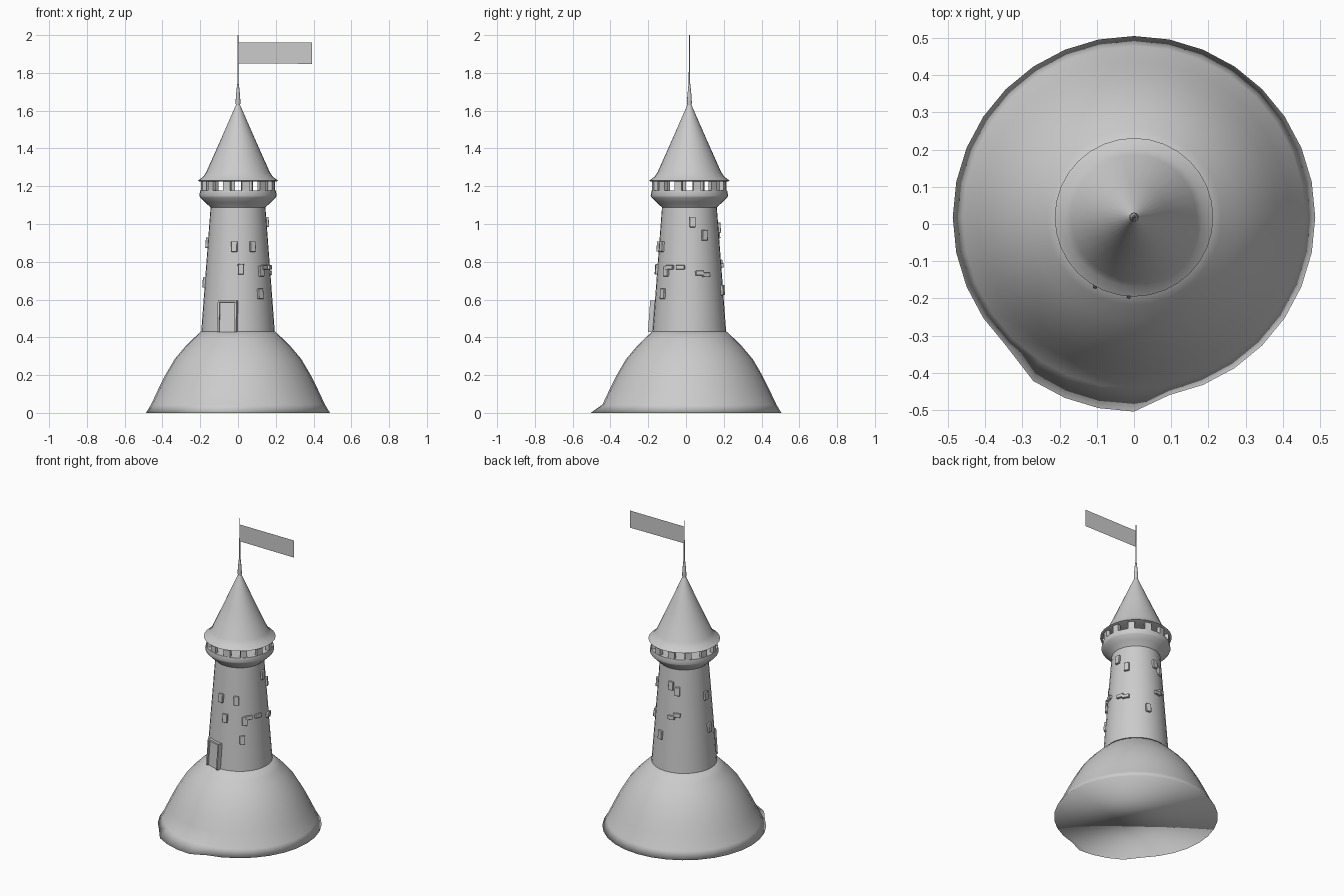
import bpy, bmesh, math
from mathutils import Matrix, Vector

if "Cube" in bpy.data.objects:
    bpy.data.objects.remove(bpy.data.objects["Cube"], do_unlink=True)

CENTRE = Vector((0, 0.018, 0))
stone = bpy.data.materials.new("plain_grey")
stone.use_nodes = True
stone.diffuse_color = (0.6, 0.6, 0.6, 1)
stone.node_tree.nodes["Principled BSDF"].inputs["Base Color"].default_value = (0.6, 0.6, 0.6, 1)


def finish(name, bm, angle=None):
    bmesh.ops.recalc_face_normals(bm, faces=bm.faces)
    mesh = bpy.data.meshes.new(name)
    bm.to_mesh(mesh)
    bm.free()
    mesh.materials.append(stone)
    obj = bpy.data.objects.new(name, mesh)
    bpy.context.collection.objects.link(obj)
    obj.location = CENTRE
    if angle:
        bpy.ops.object.select_all(action="DESELECT")
        obj.select_set(True)
        bpy.context.view_layer.objects.active = obj
        bpy.ops.object.shade_smooth_by_angle(angle=math.radians(angle))
    return obj


def lathe(name, profile, sides=32, angle=40, shape=None):
    """Spin (radius, height) points round the axis and cap both ends."""
    bm = bmesh.new()
    rings = []
    for r, z in profile:
        turn = [2 * math.pi * i / sides for i in range(sides)]
        rings.append([bm.verts.new((r * math.cos(a), r * math.sin(a), z)) for a in turn])
    for low, high in zip(rings, rings[1:]):
        for i in range(sides):
            j = (i + 1) % sides
            bm.faces.new((low[i], low[j], high[j], high[i]))
    bm.faces.new(rings[0])
    bm.faces.new(rings[-1])
    if shape:
        shape(rings)
    return finish(name, bm, angle)


def add_box(bm, size, matrix):
    bmesh.ops.create_cube(bm, size=1, matrix=matrix @ Matrix.Diagonal((*size, 1)))


def tower_radius(z):
    return 0.195 - 0.05 * (z - 0.43) / 0.66


def on_wall(degrees, z, out=0.0):
    """Frame on the tower wall: x points outwards, y along the wall."""
    lean = Matrix.Rotation(-0.075, 4, "Y")
    place = Matrix.Translation((tower_radius(z) + out, 0, z))
    return Matrix.Rotation(math.radians(degrees), 4, "Z") @ place @ lean


# Hill with a slight spur at the front of its foot
def push_spur(rings):
    for v in rings[0]:
        if v.co.y < 0 and -0.29 < v.co.x < 0.01:
            v.co.y -= 0.035


lathe("hill", [(0.487, 0), (0.46, 0.045), (0.42, 0.13), (0.385, 0.2), (0.335, 0.285),
               (0.28, 0.35), (0.235, 0.395), (0.195, 0.432)], angle=180, shape=push_spur)

# Tower shaft, flared gallery and floor
lathe("tower", [(0.195, 0.425), (0.17, 0.76), (0.145, 1.09)])
lathe("gallery", [(0.14, 1.08), (0.147, 1.09), (0.175, 1.115), (0.2, 1.14),
                  (0.205, 1.15), (0.2, 1.178)])

# Ring of short posts between gallery and roof
bm = bmesh.new()
POSTS = 12
for i in range(POSTS):
    spin = Matrix.Rotation(2 * math.pi * (i + 0.4) / POSTS, 4, "Z")
    add_box(bm, (0.022, 0.04, 0.06), spin @ Matrix.Translation((0.186, 0, 1.203)))
finish("battlement_posts", bm)

# Roof, finial and mast
lathe("roof", [(0.205, 1.225), (0.213, 1.229), (0.185, 1.25), (0.168, 1.275),
               (0.09, 1.45), (0.009, 1.635)], angle=50)
lathe("finial", [(0.009, 1.62), (0.013, 1.64), (0.011, 1.68), (0.005, 1.74)], sides=12)
lathe("mast", [(0.004, 1.73), (0.002, 2.0)], sides=8)

# Swallow-tailed flag
bm = bmesh.new()
outline = [(0, 1.85), (0.393, 1.848), (0.29, 1.905), (0.393, 1.96), (0, 1.96)]
bm.faces.new([bm.verts.new((x, 0, z)) for x, z in outline])
bmesh.ops.triangulate(bm, faces=bm.faces)
finish("flag", bm)

# Door: panel with raised jambs and lintel
bm = bmesh.new()
door = on_wall(-106.5, 0.51)
add_box(bm, (0.03, 0.1, 0.165), door @ Matrix.Translation((-0.007, 0, 0)))
for side in (-1, 1):
    add_box(bm, (0.045, 0.01, 0.165), door @ Matrix.Translation((-0.004, side * 0.047, 0)))
add_box(bm, (0.045, 0.104, 0.01), door @ Matrix.Translation((-0.004, 0, 0.08)))
finish("door", bm)

# Raised stones on the wall: tall ones and flat ones (angle, height)
tall = [(-97, 0.88), (-62, 0.88), (-85, 0.76), (-45, 0.75), (-50, 0.63), (6, 1.01),
        (30, 0.94), (74, 0.65), (95, 0.98), (110, 0.95), (177, 0.9), (182, 0.69)]
flat = [(-37, 0.77), (-16, 0.77), (18, 0.74), (30, 0.73), (98, 0.78), (110, 0.8)]
bm = bmesh.new()
for stones, size in ((tall, (0.03, 0.032, 0.055)), (flat, (0.03, 0.045, 0.024))):
    for degrees, z in stones:
        add_box(bm, size, on_wall(degrees, z, -0.003))
bricks = finish("wall_stones", bm, 40)
bevel = bricks.modifiers.new("soft_edges", "BEVEL")
bevel.width = 0.003
bevel.segments = 2
